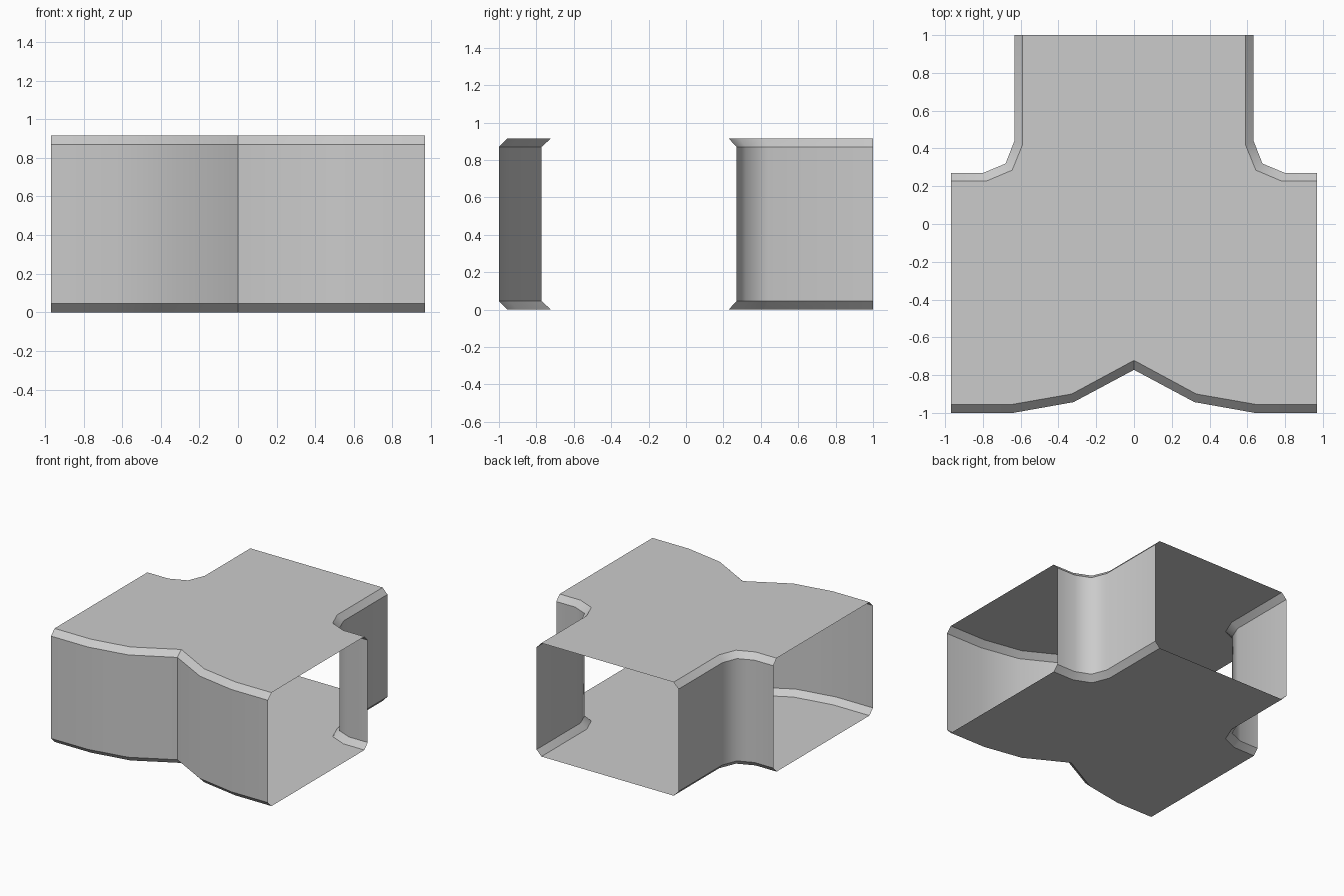
import bpy
import bmesh

if "Cube" in bpy.data.objects:
    bpy.data.objects.remove(bpy.data.objects["Cube"])

HEIGHT, CHAMFER = 0.915, 0.045

# Plan profiles for the x >= 0 side: (wall line, roof/floor line)
FRONT_WALL = [(0, -0.772), (0.32, -0.943), (0.64, -1.0), (0.968, -1.0)]
FRONT_EDGE = [(0, -0.722), (0.33, -0.9), (0.645, -0.955), (0.968, -0.955)]
BACK_WALL = [(0.968, 0.27), (0.80, 0.27), (0.68, 0.32), (0.633, 0.44), (0.633, 1.0)]
BACK_EDGE = [(0.968, 0.228), (0.78, 0.228), (0.645, 0.285), (0.59, 0.42), (0.59, 1.0)]


def mirrored(points):
    """Same path on the -x side, run in reverse to keep one direction."""
    return [(-x, y) for x, y in reversed(points)]


def wall_strip(bm, wall, edge):
    """Upright wall with an inward chamfer at floor and roof; returns floor and roof edges."""
    levels = [(edge, 0), (wall, CHAMFER), (wall, HEIGHT - CHAMFER), (edge, HEIGHT)]
    rows = [[bm.verts.new((x, y, z)) for x, y in path] for path, z in levels]
    for lower, upper in zip(rows, rows[1:]):
        for i in range(len(wall) - 1):
            bm.faces.new((lower[i], lower[i + 1], upper[i + 1], upper[i]))
    # Crisp chamfer lines, and a crisp crease on the centre line
    for row in rows:
        for a, b in zip(row, row[1:]):
            bm.edges.get((a, b)).smooth = False
    for lower, upper in zip(rows, rows[1:]):
        for a, b in zip(lower, upper):
            if abs(a.co.x) < 1e-6:
                bm.edges.get((a, b)).smooth = False
    return rows[0], rows[-1]


bm = bmesh.new()

# Notched front wall, then the two rounded back corners (counter-clockwise)
strips = [
    wall_strip(bm, mirrored(FRONT_WALL)[:-1] + FRONT_WALL,
               mirrored(FRONT_EDGE)[:-1] + FRONT_EDGE),
    wall_strip(bm, BACK_WALL, BACK_EDGE),
    wall_strip(bm, mirrored(BACK_WALL), mirrored(BACK_EDGE)),
]

# Flat roof and floor; the three duct mouths stay open
bm.faces.new([v for _, roof in strips for v in roof])
bm.faces.new([v for floor, _ in strips for v in floor][::-1])

# Smooth curves between the crisp lines
for face in bm.faces:
    face.smooth = True

mesh = bpy.data.meshes.new("duct_t_junction")
bm.to_mesh(mesh)
bm.free()
duct = bpy.data.objects.new("duct_t_junction", mesh)
bpy.context.collection.objects.link(duct)
